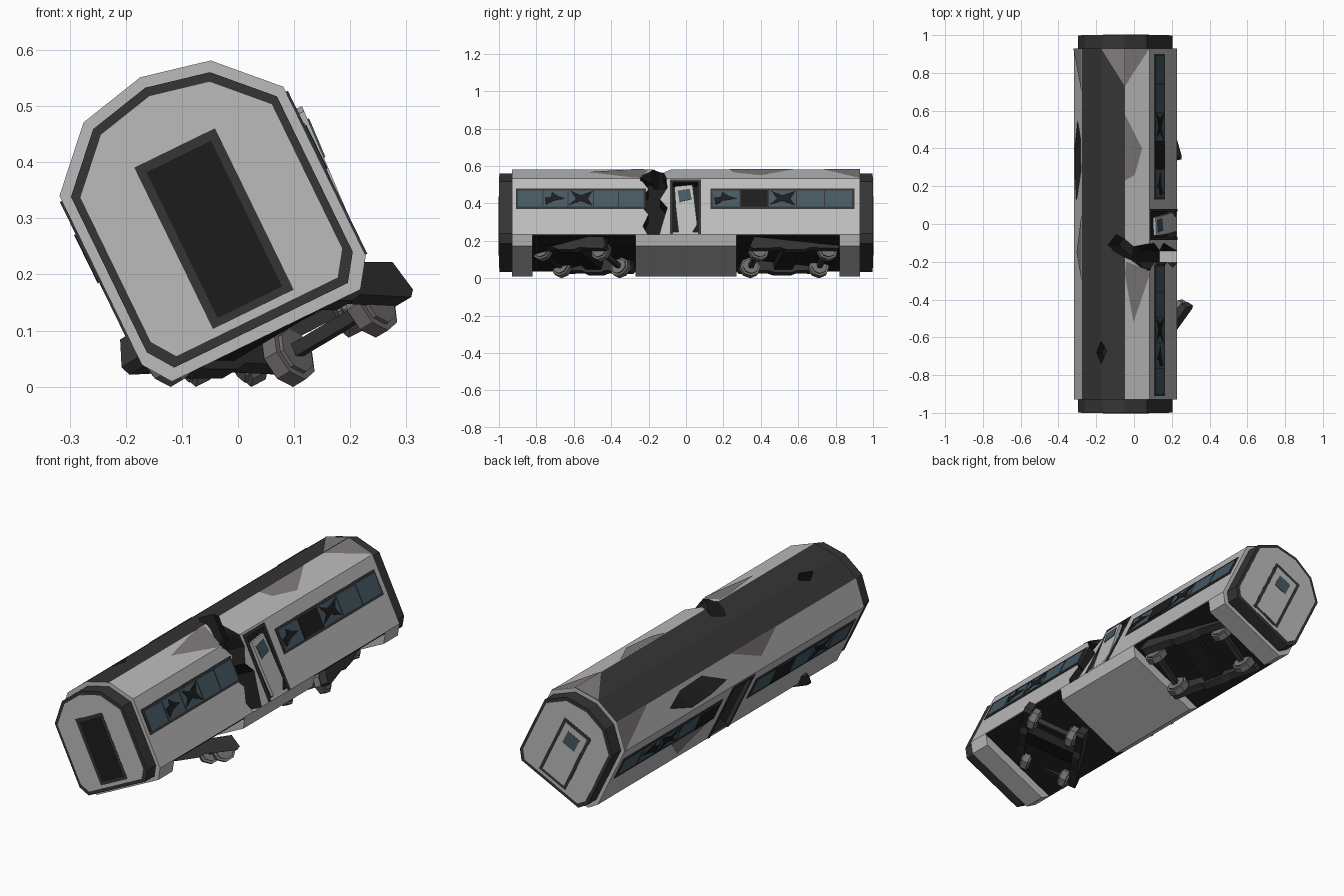
import bpy, bmesh, math
from mathutils import Matrix, Vector

if "Cube" in bpy.data.objects:
    bpy.data.objects.remove(bpy.data.objects["Cube"])

TILT = Matrix.Rotation(math.radians(-26), 4, 'Y')
CAR = TILT @ Matrix.Translation((0.085, 0, 0))      # tilted frame of the car


def material(name, r, g, b):
    m = bpy.data.materials.new(name)
    m.diffuse_color = (r, g, b, 1)
    m.use_nodes = True
    m.node_tree.nodes["Principled BSDF"].inputs["Base Color"].default_value = m.diffuse_color
    return m


PAINT = material("grey_paint", .5, .5, .5)
DARK = material("dark_metal", .035, .035, .035)
BLACK = material("black_void", .012, .012, .012)
GLASS = material("blue_glass", .06, .1, .125)
DUST = material("scuffed_paint", .22, .20, .195)
STEEL = material("wheel_steel", .18, .165, .16)


def add_mesh(name, bm, mat, frame):
    bmesh.ops.recalc_face_normals(bm, faces=bm.faces)
    me = bpy.data.meshes.new(name)
    bm.to_mesh(me)
    bm.free()
    me.transform(frame)
    me.materials.append(mat)
    ob = bpy.data.objects.new(name, me)
    bpy.context.collection.objects.link(ob)
    return ob


def prism(name, pts, axis, a, b, mat=PAINT, frame=CAR):
    """Extrude a 2D outline along an axis: x takes (y,z), y takes (x,z), z takes (x,y)."""
    put = {'x': lambda p, d: (d, p[0], p[1]), 'y': lambda p, d: (p[0], d, p[1]),
           'z': lambda p, d: (p[0], p[1], d)}[axis]
    bm = bmesh.new()
    rings = [[bm.verts.new(put(p, d)) for p in pts] for d in (a, b)]
    n = len(pts)
    for r in rings:
        bm.faces.new(r)
    for i in range(n):
        j = (i + 1) % n
        bm.faces.new((rings[0][i], rings[0][j], rings[1][j], rings[1][i]))
    return add_mesh(name, bm, mat, frame)


def rect(x0, x1, z0, z1):
    return [(x0, z0), (x1, z0), (x1, z1), (x0, z1)]


def mirrored(half):
    return half + [(-x, z) for x, z in reversed(half) if x > 0]


def patch(name, e0, e1, pts, mat=DUST):
    """Thin scuffed patch on the panel between profile points e0 and e1; pts are (y, t)."""
    e0, e1 = Vector(e0), Vector(e1)
    n = Vector((e0.y - e1.y, e1.x - e0.x)).normalized()
    n = n if n.y > 0 else -n
    bm = bmesh.new()
    vs = []
    for y, t in pts:
        p = e0.lerp(e1, t) + n * .003
        vs.append(bm.verts.new((p.x, y, p.y)))
    bm.faces.new(vs)
    add_mesh(name, bm, mat, CAR)


# Car body shell and lower skirts with bogie bays between them
EAVE, SHOULDER, RIDGE = (.222, .445), (.126, .544), (0, .572)
SILL, KEEL = (.222, .110), (.187, .060)
body = prism("car_body", mirrored([RIDGE, SHOULDER, EAVE, SILL]), 'y', -.93, .93)
body.data.materials.append(DARK)
inv = CAR.to_3x3().inverted()
for f in body.data.polygons:
    if (inv @ f.normal).z > .85:
        f.material_index = 1
for label, a, b in (("front", -.93, -.82), ("middle", -.27, .27), ("rear", .82, .93)):
    prism(label + "_skirt", mirrored([SILL, KEEL]), 'y', a, b)
for label, a, b in (("front", -.82, -.27), ("rear", .27, .82)):
    prism(label + "_bay_ceiling", rect(-.218, .218, .104, .112), 'y', a, b, BLACK)

# Tear, doorways and holes cut into the shell
tear_side = [(-.20, .10), (-.23, .16), (-.20, .23), (-.24, .28), (-.22, .35), (-.20, .38),
             (-.25, .452), (-.11, .452), (-.10, .39), (-.14, .32), (-.10, .27), (-.12, .20),
             (-.145, .10)]
tear_roof = [(.037, -.11), (.08, -.055), (.126, -.08), (.16, -.12), (.24, -.10),
             (.24, -.25), (.19, -.23), (.15, -.19), (.07, -.145)]
cutters = [
    prism("tear_side_cutter", tear_side, 'x', .12, .3, BLACK),
    prism("tear_roof_cutter", tear_roof, 'z', .43, .7, BLACK),
    prism("right_door_cutter", rect(-.07, .065, .125, .42), 'x', .17, .3, BLACK),
    prism("left_door_cutter", rect(-.07, .065, .125, .42), 'x', -.17, -.3, BLACK),
    prism("roof_hole_cutter", [(-.03, -.68), (0, -.74), (.03, -.67), (0, -.62)], 'z', .5, .7, BLACK),
    prism("left_hole_cutter", [(.12, .475), (.28, .53), (.45, .525), (.55, .49), (.4, .455),
                               (.25, .46)], 'x', -.3, -.08, BLACK)]
bpy.context.view_layer.objects.active = body
for c in cutters:
    c.hide_render = True
    m = body.modifiers.new("cut", 'BOOLEAN')
    m.operation, m.solver, m.object, m.material_mode = 'DIFFERENCE', 'EXACT', c, 'TRANSFER'
    bpy.ops.object.modifier_apply(modifier=m.name)
    bpy.data.objects.remove(c)

# Window strips: shattered panes get a jagged black hole
STAR = [(.1, .1), (.4, .35), (.9, .5), (.6, .65), (.35, .9), (.3, .6), (.05, .55)]
BOW = [(.02, .1), (.5, .35), (.98, .05), (.8, .5), (.98, .95), (.5, .7), (.1, .95), (.3, .5)]
ALL = [(0, 0), (1, 0), (1, 1), (0, 1)]


def window_strip(name, s, y0, y1, panes, broken):
    w = .222
    prism(name + "_frame", rect(y0, y1, .262, .384), 'x', s * (w - .01), s * (w + .003), DARK)
    step = (y1 - y0 - .02) / panes
    for i in range(panes):
        a, b = y0 + .013 + i * step, y0 + .007 + (i + 1) * step
        prism(name + "_pane", rect(a, b, .275, .371), 'x', s * (w - .005), s * (w + .005), GLASS)
        if i in broken:
            hole = [(a + u * (b - a), .275 + v * .096) for u, v in broken[i]]
            prism(name + "_hole", hole, 'x', s * w, s * (w + .007), BLACK)


window_strip("right_front_window", 1, -.91, -.215, 5, {1: STAR, 2: BOW})
window_strip("right_rear_window", 1, .13, .9, 5, {0: STAR, 1: ALL, 2: BOW})
window_strip("left_front_window", -1, -.9, -.13, 5, {1: BOW, 3: ALL})
window_strip("left_rear_window", -1, .13, .9, 5, {0: ALL, 2: BOW, 3: STAR})

# Door frames on both sides
for s, label in ((1, "right"), (-1, "left")):
    for a, b, c, d in ((-.085, -.07, .112, .435), (.065, .08, .112, .435), (-.07, .065, .42, .435)):
        prism(label + "_door_frame", rect(a, b, c, d), 'x', s * .21, s * .226, DARK)

# Loose door leaf hanging in the right doorway
leaf = CAR @ Matrix.Translation((.222, 0, .27)) @ Matrix.Rotation(math.radians(3), 4, 'Y')
prism("loose_door", [(-.062, .12), (.035, .13), (.06, -.10), (.035, -.145), (-.04, -.145),
                     (-.055, .0)], 'x', -.008, .008, PAINT, leaf)
prism("loose_door_pane", [(-.045, .095), (.02, .105), (.03, .045), (-.035, .03)], 'x', .0, .011,
      GLASS, leaf)

# Gangway ends with a dark collar, light face and door
def end_profile(k):
    half = [RIDGE, SHOULDER, EAVE, SILL, KEEL]
    return mirrored([(x * k, .315 + (z - .315) * k) for x, z in half])


for s, label in ((-1, "front"), (1, "rear")):
    prism(label + "_collar", end_profile(.92), 'y', s * .92, s * .998, DARK)
    prism(label + "_end_face", end_profile(.855), 'y', s * .99, s * 1.0)
    prism(label + "_end_door_frame", rect(-.08, .08, .112, .432), 'y', s * .99, s * 1.001, DARK)
    prism(label + "_end_door", rect(-.064, .064, .126, .415), 'y', s * .99, s * 1.002,
          BLACK if s < 0 else PAINT)
prism("rear_end_door_pane", rect(-.035, .035, .315, .385), 'y', .99, 1.003, GLASS)

# Scuffed dents on the panels
patch("front_dent", EAVE, SHOULDER, [(-.2, 0.95), (-.24, .1), (-.27, .0), (-.52, .65), (-.27, 1)])
patch("mid_dent", EAVE, SHOULDER, [(.23, 1), (.26, .6), (.4, .3), (.58, 1)])
patch("rear_dent", EAVE, SHOULDER, [(.93, 0), (.93, 1), (.73, 1)])
patch("rear_roof_dent", RIDGE, SHOULDER, [(.93, 0), (.93, 1), (.73, 1)])
left = [(-x, z) for x, z in (EAVE, SHOULDER)]
patch("left_rear_dent", left[0], left[1], [(.93, 0), (.93, 1), (.7, 1)])
patch("left_front_dent", left[0], left[1], [(-.3, 1), (-.15, .4), (.05, 1)])
prism("left_side_scuff", [(.17, .255), (.45, .255), (.33, .14)], 'x', -.22, -.2235, DUST)


# Derailed bogies: side frames, bolster, axles and eight-sided wheels
def bogie(name, loc, yaw):
    f = Matrix.Translation(loc) @ Matrix.Rotation(math.radians(yaw), 4, 'Z') @ TILT
    bar = [(-.22, .035), (-.25, -.02), (-.235, -.035), (-.08, -.03), (-.05, -.042), (.05, -.042),
           (.08, -.03), (.235, -.035), (.25, -.02), (.22, .035)]
    prism(name + "_bolster", rect(-.13, .13, -.025, .02), 'y', -.05, .05, BLACK, f)
    for s in (-1, 1):
        prism(name + "_side_frame", bar, 'x', s * .12, s * .158, DARK, f)
        for y in (-.19, .19):
            for part, r, w in (("wheel", .055, .03), ("flange", .043, .045)):
                bm = bmesh.new()
                bmesh.ops.create_cone(bm, cap_ends=True, segments=8, radius1=r, radius2=r, depth=w)
                pose = f @ Matrix.Translation((s * .1, y, -.025)) @ Matrix.Rotation(math.pi / 2, 4, 'Y')
                add_mesh(name + "_" + part, bm, STEEL, pose)
    for y in (-.19, .19):
        prism(name + "_axle", rect(y - .012, y + .012, -.037, -.013), 'x', -.12, .12, DARK, f)


bogie("front_bogie", (.045, -.55, .122), -35)
bogie("rear_bogie", (.04, .545, .122), 15)
